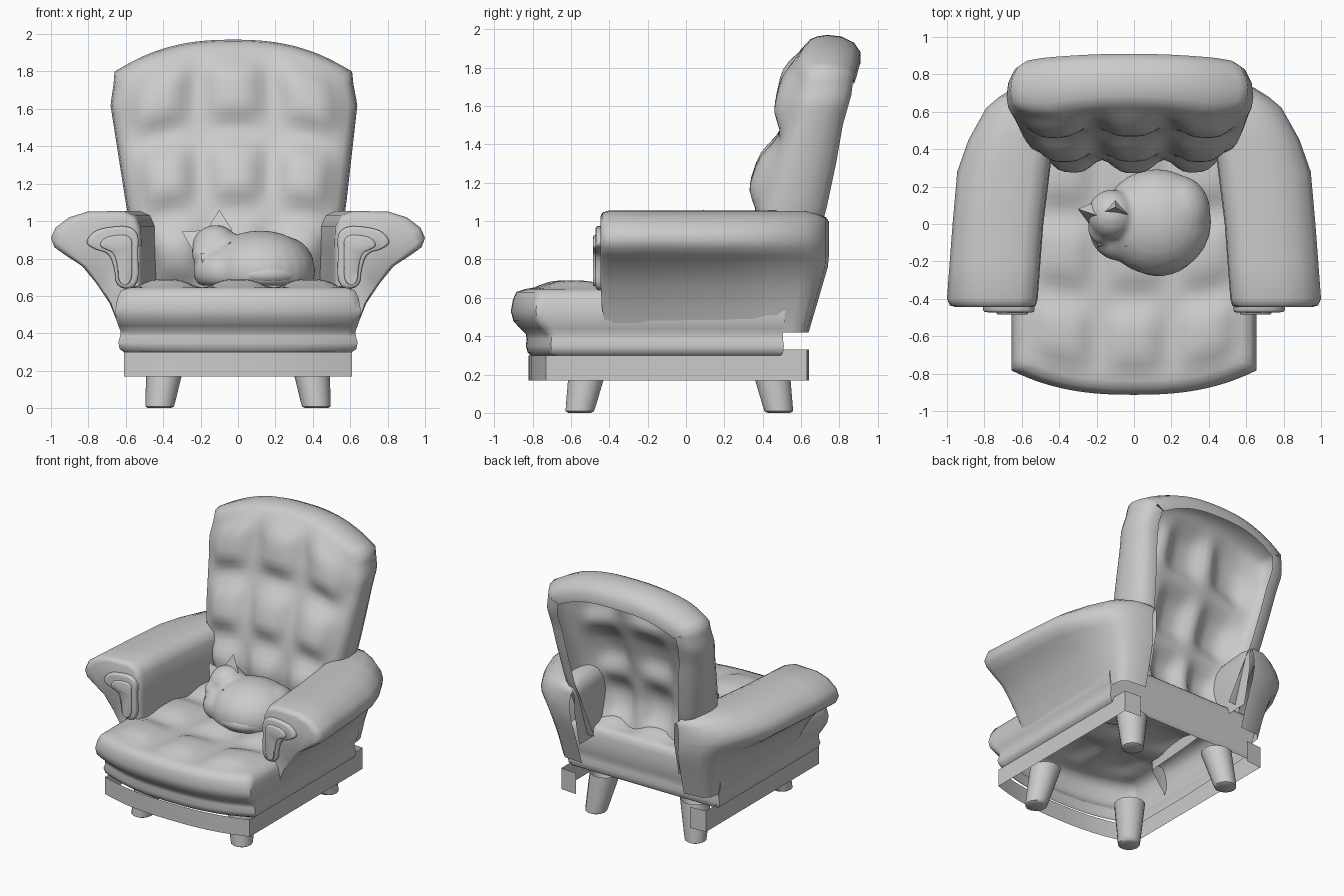
import bpy, bmesh, math
from mathutils import Vector

cube = bpy.data.objects.get("Cube")
if cube:
    bpy.data.objects.remove(cube, do_unlink=True)

GREY = (0.6, 0.6, 0.6, 1)
grey = bpy.data.materials.new("soft grey")
grey.use_nodes = True
grey.diffuse_color = GREY
grey.node_tree.nodes["Principled BSDF"].inputs["Base Color"].default_value = GREY


def finish(name, bm, angle=45):
    bmesh.ops.recalc_face_normals(bm, faces=bm.faces)
    me = bpy.data.meshes.new(name)
    bm.to_mesh(me)
    bm.free()
    ob = bpy.data.objects.new(name, me)
    bpy.context.collection.objects.link(ob)
    me.materials.append(grey)
    bpy.ops.object.select_all(action='DESELECT')
    ob.select_set(True)
    bpy.context.view_layer.objects.active = ob
    bpy.ops.object.shade_smooth_by_angle(angle=math.radians(angle))
    return ob


def interp(table, t):
    for (a, p), (b, q) in zip(table, table[1:]):
        if t <= b:
            return p + (q - p) * max(0, t - a) / (b - a)
    return table[-1][1]


def bridge(bm, a, b, closed):
    n = len(a)
    for i in range(n if closed else n - 1):
        j = (i + 1) % n
        bm.faces.new((a[i], a[j], b[j], b[i]))


def loft(bm, rings, closed=False):
    rows = [[bm.verts.new(p) for p in r] for r in rings]
    for a, b in zip(rows, rows[1:]):
        bridge(bm, a, b, closed)
    return rows


def puff(t):
    """Soft cushion swelling: three cells with rounded grooves."""
    return 1 - math.cos(math.pi * t * 3) ** 4


def quilt(name, surface, border, steps, closed):
    """Tufted panel whose border is carried on through further rings."""
    n = 30
    bm = bmesh.new()
    uv = lambda i, j: (2 * i / n - 1, j / n)
    g = loft(bm, [[surface(*uv(i, j)) for i in range(n + 1)] for j in range(n + 1)])
    path = [(0, j) for j in range(n)] + [(i, n) for i in range(n)] + [(n, j) for j in range(n, 0, -1)]
    path += [(i, 0) for i in range(n, 0, -1)] if closed else [(n, 0)]
    last = [g[j][i] for i, j in path]
    for step in steps:
        new = [bm.verts.new(border(*uv(i, j), *step)) for i, j in path]
        bridge(bm, last, new, closed)
        last = new
    return finish(name, bm, 60)


# Tufted backrest, open behind
HALF = [(.62, .46), (1.1, .54), (1.62, .61), (1.8, .58)]
FRONT = [(.6, .38), (.85, .34), (1.05, .36), (1.2, .40), (1.5, .50), (1.7, .55), (1.85, .58), (1.95, .64)]
REAR = [(.6, .58), (1.05, .74), (1.3, .8), (1.5, .84), (1.66, .89), (1.82, .91), (1.97, .91)]


def back_xz(u, v):
    z = .62 + v * (1.3 - .15 * abs(u) ** 2.5)
    return -.025 * v + u * interp(HALF, z), z


def back_surface(u, v):
    x, z = back_xz(u, v)
    return x, interp(FRONT, z) - .07 * puff((u + 1) / 2) * puff(v) + .04 * abs(u) ** 6, z


def back_border(u, v, out, t):
    x, z = back_xz(u, v)
    a = interp(FRONT, z) + .04 * abs(u) ** 6
    y = a + (interp(REAR, z) - .03 * u * u * v - a) * t
    return x + out * u, y, z + (out * (1 - .4 * u * u) if v == 1 else 0)


quilt("backrest", back_surface, back_border,
      [(.025, .08), (.042, .2), (.05, .4), (.042, .65), (.01, .88), (-.04, 1), (-.1, 1)], False)


# Tufted seat cushion with a rolled lower edge
def seat_plan(u, v):
    front = -.88 + .13 * abs(u) ** 2.5
    return u * .62, front + v * (.5 - front)


def seat_surface(u, v):
    x, y = seat_plan(u * .93, .03 + v * .96)
    return x, y, .645 + .045 * puff((u + 1) / 2) * puff(v)


def seat_border(u, v, out, front_out, z):
    x, y = seat_plan(u, v)
    t = max(0, 1 - v * 6)
    return x + out * u, y - front_out * t + (out * .5 if v == 1 else 0), z


quilt("seat_cushion", seat_surface, seat_border,
      [(.005, .005, .63), (.025, .022, .59), (.035, .033, .53), (.033, .02, .48), (.02, -.015, .44),
       (.008, -.045, .41), (.01, -.05, .385), (.02, -.045, .35), (.012, -.055, .315), (-.01, -.07, .3)], True)

# Skirt under the seat, open at the back with short returns
plan = [(-.48, .64), (-.61, .63), (-.61, .52), (-.61, -.2), (-.61, -.73)]
plan += [(.1 * i, -.82 + .09 * abs(i / 6) ** 2.5) for i in range(-5, 6)]
plan += [(-x, y) for x, y in reversed(plan[:5])]
bm = bmesh.new()
loft(bm, [[(x, y, z + (.03 if z > .2 and y > .5 else 0)) for x, y in plan] for z in (.17, .3)])
finish("base_skirt", bm)

# Rolled arms: share of inner x, share of outer x, height
SECTION = [(1, 0, .58), (1, 0, .85), (.99, .01, .97), (.93, .07, 1.03), (.8, .2, 1.055),
           (.4, .6, 1.05), (.2, .8, 1.02), (.05, .95, .965), (0, 1, .91), (0, .95, .86),
           (0, .8, .82), (0, .55, .76), (0, .35, .67), (0, .15, .56), (0, 0, .42)]
# y, inner x, outer x, foot x, shrink
STATIONS = [(-.445, .54, .95, .63, .03), (-.435, .525, .985, .63, .01), (-.4, .515, 1, .63, 0),
            (-.2, .5, .985, .63, 0), (0, .485, .97, .63, 0), (.28, .45, .945, .63, 0),
            (.45, .43, .885, .63, 0), (.62, .42, .79, .63, 0), (.68, .42, .72, .62, .015),
            (.73, .42, .64, .58, .035), (.745, .42, .46, .43, .06)]
# Scroll on the arm front
SCROLL = [(.53, .64), (.535, .84), (.53, .93), (.58, .975), (.68, .97), (.77, .95),
          (.82, .885), (.77, .85), (.69, .83), (.66, .75), (.65, .64)]


def arm_ring(s, y, inner, outer, foot, shrink):
    ring = []
    for a, b, z in SECTION:
        x = a * inner + b * outer + (1 - a - b) * foot
        lean = .29 * max(0, .78 - z) * max(0, y - .3) / .44
        if y < 0:
            lean = -.15 * max(0, .6 - z)
        ring.append((s * x, y - lean, z - shrink * (z > .9)))
    return ring


def rounded(points):
    """Cut the corners of a closed outline twice."""
    for _ in range(2):
        pairs = zip(points, points[1:] + points[:1])
        points = [(a[0] + (b[0] - a[0]) * f, a[1] + (b[1] - a[1]) * f) for a, b in pairs for f in (.25, .75)]
    return points


for s, side in ((1, "left"), (-1, "right")):
    bm = bmesh.new()
    rows = loft(bm, [arm_ring(s, *st) for st in STATIONS])
    bm.faces.new(rows[0])
    finish("arm_" + side, bm, 50)
    for part, k, depth in (("outer", 1, .472), ("inner", .62, .485)):
        bm = bmesh.new()
        cx, cz = .62, .85
        shape = lambda q, y: [(s * (cx + (x - cx) * q), -y, cz + (z - cz) * (q if z > cz else max(q, .9)))
                              for x, z in rounded(SCROLL)]
        rows = loft(bm, [shape(k, .42), shape(k, depth - .012), shape(k * .96, depth - .003), shape(k * .86, depth)], True)
        bm.faces.new(rows[-1])
        finish("arm_scroll_%s_%s" % (part, side), bm, 50)

    # Splayed tapered legs
    for place, foot_y, top_y in (("front", -.555, -.5), ("back", .485, .43)):
        bm = bmesh.new()
        rings = []
        for t, r in ((0, .06), (.03, .076), (.12, .08), (1, .108)):
            c = Vector((s * (.42 - .04 * t), foot_y + (top_y - foot_y) * t, .29 * t))
            rings.append([c + Vector((r * math.cos(i * math.tau / 14), r * math.sin(i * math.tau / 14), 0))
                          for i in range(14)])
        rows = loft(bm, rings, True)
        bm.faces.new(rows[0])
        finish("leg_%s_%s" % (place, side), bm)

# Curled-up cat: body, haunch, chest, head, nose, fused into one soft form
bm = bmesh.new()
for centre, size in (((.12, .01, .73), (.295, .285, .22)), ((.24, .06, .75), (.17, .2, .17)),
                     ((-.07, -.03, .73), (.17, .17, .13)), ((-.12, .05, .85), (.13, .135, .13)),
                     ((-.17, -.02, .82), (.08, .09, .06))):
    made = bmesh.ops.create_uvsphere(bm, u_segments=24, v_segments=14, radius=1)
    for v in made["verts"]:
        v.co = Vector(centre) + Vector([a * b for a, b in zip(v.co, size)])
        v.co.z = max(v.co.z, .655)
cat = finish("cat_body", bm, 80)
fuse = cat.modifiers.new("fuse", 'REMESH')
fuse.mode = 'VOXEL'
fuse.voxel_size = .018
fuse.use_smooth_shade = True
soften = cat.modifiers.new("soften", 'SMOOTH')
soften.iterations = 5

# Tail wrapped round the front of the body
bm = bmesh.new()
rings = []
for k in range(17):
    a = math.radians(-10 - k * 9)
    r = .045 * math.sin(math.pi * (.12 + .85 * k / 16)) + .005
    out = Vector((math.cos(a), math.sin(a), 0))
    c = Vector((.12, .01, .715)) + out * .24
    rings.append([c + out * r * math.cos(b) + Vector((0, 0, r * math.sin(b)))
                  for b in [i * math.tau / 10 for i in range(10)]])
rows = loft(bm, rings, True)
for r in (rows[0], rows[-1]):
    bm.faces.new(r)
finish("cat_tail", bm, 60)


# Ears and the little bow
def spike(name, tip, base):
    bm = bmesh.new()
    vs = [bm.verts.new(p) for p in base]
    t = bm.verts.new(tip)
    bm.faces.new(vs)
    for i in range(3):
        bm.faces.new((vs[i], vs[(i + 1) % 3], t))
    finish(name, bm, 20)


spike("cat_ear_right", (-.3, .08, .945), [(-.24, .0, .84), (-.18, .04, .95), (-.2, .12, .88)])
spike("cat_ear_left", (-.1, .09, 1.06), [(-.17, .06, .95), (-.03, .05, .95), (-.1, .13, .94)])
spike("cat_bow_left", (-.1, -.12, .82), [(0, -.13, .83), (-.04, -.12, .89), (-.02, -.08, .84)])
spike("cat_bow_right", (-.1, -.12, .82), [(-.2, -.11, .83), (-.19, -.13, .77), (-.17, -.08, .8)])
